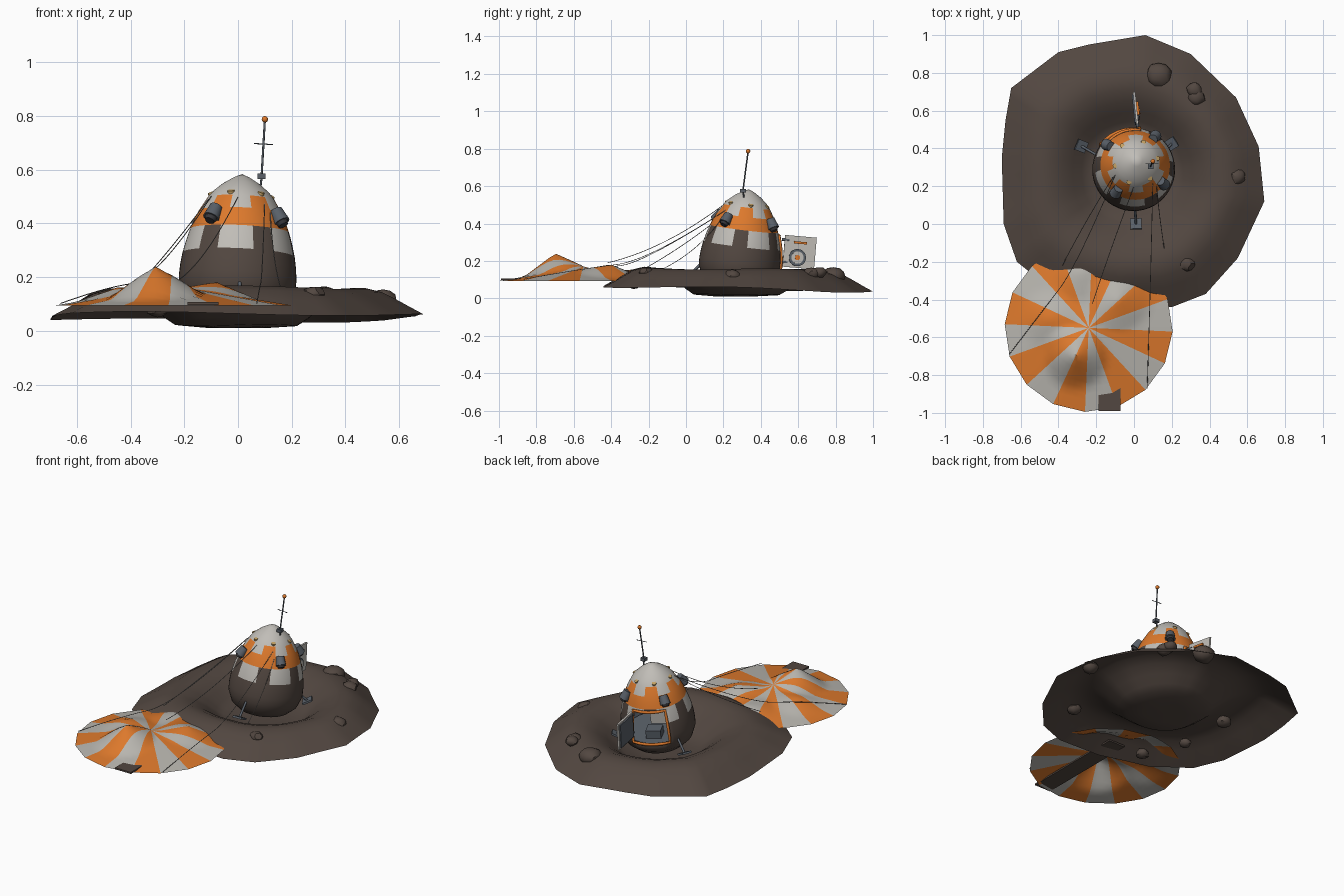
import bpy, bmesh, math, random
from mathutils import Matrix, Vector, Euler

random.seed(4)
if "Cube" in bpy.data.objects:
    bpy.data.objects.remove(bpy.data.objects["Cube"])


def material(name, r, g, b):
    m = bpy.data.materials.new(name)
    m.use_nodes = True
    m.diffuse_color = (r, g, b, 1)
    m.node_tree.nodes["Principled BSDF"].inputs["Base Color"].default_value = (r, g, b, 1)
    return m


PALE = material("pale grey", .53, .51, .475)
CANVAS = material("canvas grey", .48, .465, .43)
ORANGE = material("orange", .72, .19, .025)
BROWN = material("scorched brown", .085, .063, .052)
METAL = material("dark metal", .10, .117, .14)
SOOT = material("soot black", .04, .04, .045)
TAN = material("tan lamp", .55, .36, .13)
CORD = material("cord grey", .22, .21, .2)

# Tilted frame of the landed capsule
CAPSULE = Matrix.Translation((-.01, .265, 0)) @ Euler((math.radians(-7), math.radians(2.5), 0)).to_matrix().to_4x4()


def polar(deg, r, z=0):
    a = math.radians(deg)
    return Vector((r * math.cos(a), r * math.sin(a), z))


def finish(name, bm, mats, smooth=30):
    me = bpy.data.meshes.new(name)
    bmesh.ops.recalc_face_normals(bm, faces=bm.faces)
    bm.to_mesh(me)
    bm.free()
    for m in mats:
        me.materials.append(m)
    ob = bpy.data.objects.new(name, me)
    bpy.context.collection.objects.link(ob)
    if smooth:
        bpy.ops.object.select_all(action='DESELECT')
        ob.select_set(True)
        bpy.context.view_layer.objects.active = ob
        bpy.ops.object.shade_smooth_by_angle(angle=math.radians(smooth))
    return ob


def rings(name, rows, mats, rule=None, smooth=30):
    """Skin closed rings of points; rule(ring, column) gives a slot or None for a hole."""
    bm = bmesh.new()
    vs = [[bm.verts.new(p) for p in row] for row in rows]
    n = len(rows[0])
    for i in range(len(rows) - 1):
        for j in range(n):
            slot = rule(i, j) if rule else 0
            if slot is not None:
                k = (j + 1) % n
                bm.faces.new((vs[i][j], vs[i][k], vs[i + 1][k], vs[i + 1][j])).material_index = slot
    bmesh.ops.remove_doubles(bm, verts=bm.verts, dist=.0001)
    return finish(name, bm, mats, smooth)


def box(name, size, place, mat):
    bm = bmesh.new()
    bmesh.ops.create_cube(bm, size=1, matrix=place @ Matrix.Diagonal((*size, 1)))
    return finish(name, bm, [mat], 0)


def rod(name, a, b, r, mat, r2=None, sides=12):
    a, b = Vector(a), Vector(b)
    q = (b - a).to_track_quat('Z', 'Y').to_matrix().to_4x4()
    bm = bmesh.new()
    bmesh.ops.create_cone(bm, cap_ends=True, segments=sides, radius1=r, radius2=r if r2 is None else r2,
                          depth=(b - a).length, matrix=Matrix.Translation((a + b) / 2) @ q)
    return finish(name, bm, [mat], 40)


def tube(name, pts, r, mat, closed=False, kind='POLY'):
    cu = bpy.data.curves.new(name, 'CURVE')
    cu.dimensions = '3D'
    cu.bevel_depth, cu.bevel_resolution, cu.resolution_u = r, 1, 10
    sp = cu.splines.new(kind)
    sp.points.add(len(pts) - 1)
    for p, co in zip(sp.points, pts):
        p.co = (*co, 1)
    sp.use_cyclic_u = closed
    if kind == 'NURBS':
        sp.order_u, sp.use_endpoint_u = 3, True
    cu.materials.append(mat)
    ob = bpy.data.objects.new(name, cu)
    bpy.context.collection.objects.link(ob)
    return ob


# Crater ground: polygonal rim blended to a round bowl
CENTRE = Vector((0, .3, 0))
outline = [(.69, .12), (.66, .41), (.54, .67), (.3, .9), (.06, 1), (-.24, .95), (-.4, .91), (-.65, .72),
           (-.68, .55), (-.7, .35), (-.69, 0), (-.62, -.2), (-.42, -.36), (-.1, -.44), (.2, -.44),
           (.38, -.37), (.55, -.18)]
edge = []
for i, p in enumerate(outline):
    p, q = Vector((*p, 0)), Vector((*outline[(i + 1) % len(outline)], 0))
    edge += [p.lerp(q, k / 4) - CENTRE for k in range(4)]
slope = [(0, .01), (.17, .011), (.32, .018), (.38, .045), (.45, .085), (.53, .123), (.62, .148), (.7, .152),
         (.78, .136), (.86, .104), (.93, .074), (1, .045)]
ground_rows = []
for f, z in slope:
    row = []
    for e in edge:
        a = math.atan2(e.y, e.x)
        p = e.normalized() * f * (.72 + (e.length - .72) * f) + Vector((-.01, -.04, 0)) * (1 - f)
        wave = -.008 * f * math.sin(3 * a + 5 * f) - .015 * f * f * math.sin(a) + .006 * f
        row.append(CENTRE + p + Vector((0, 0, max(.008, z + wave))))
    ground_rows.append(row)
rings("crater_ground", ground_rows, [BROWN], smooth=40)

# Boulders sunk into the ground
boulders = [(.13, .79, .068, .118), (.33, .67, .047, .13), (.32, .71, .042, .137), (.54, .25, .048, .118),
            (.28, -.21, .042, .135), (-.45, -.07, .036, .115), (-.46, .27, .045, .112), (-.3, -.28, .04, .08)]
for x, y, r, z in boulders:
    bm = bmesh.new()
    bmesh.ops.create_icosphere(bm, subdivisions=2, radius=r)
    for v in bm.verts:
        v.co *= random.uniform(.9, 1.08)
        v.co.z *= .75
    bmesh.ops.transform(bm, matrix=Matrix.Translation((x, y, z)), verts=bm.verts)
    finish("boulder", bm, [BROWN], 35)

# Capsule shell with painted bands, tiles and a hatch opening
profile = [(.03, 0), (.035, .08), (.06, .15), (.1, .195), (.16, .218), (.2, .219), (.24, .216), (.285, .209),
           (.33, .198), (.36, .189), (.375, .184), (.41, .171), (.445, .155), (.495, .125), (.52, .105),
           (.55, .07), (.575, .03), (.588, 0)]
STEP = 7.5
HATCH = (82.5, 142.5)


def paint(i, j):
    z, a = profile[i][0], j * STEP
    if .16 <= z < .36 and HATCH[0] <= a < HATCH[1]:
        return None
    if z < .285 or (z < .375 and (a + 112.5) % 60 >= 37.5):
        return 2
    if .375 <= z < .445 or (.445 <= z < .495 and (a + 75) % 60 < 30):
        return 1
    return 0


shell = rings("capsule_shell", [[CAPSULE @ polar(j * STEP, r, z) for j in range(48)] for z, r in profile],
              [PALE, ORANGE, BROWN, METAL], paint)
wall = shell.modifiers.new("wall", 'SOLIDIFY')
wall.thickness, wall.material_offset = .01, 3

# Hatch frame, cabin floor and seat
side = [(r, z) for z, r in profile if .15 < z < .37]
across = [HATCH[0] + 10 * k for k in range(1, 6)]
path = ([(HATCH[0], r, z) for r, z in side] + [(a, *side[-1]) for a in across]
        + [(HATCH[1], r, z) for r, z in reversed(side)] + [(a, *side[0]) for a in reversed(across)])
tube("hatch_frame", [CAPSULE @ polar(a, r + .002, z) for a, r, z in path], .009, ORANGE, True)
rod("cabin_floor", CAPSULE @ Vector((0, 0, .14)), CAPSULE @ Vector((0, 0, .155)), .195, METAL, sides=32)
turn = CAPSULE @ Matrix.Rotation(math.radians(22.5), 4, 'Z')
box("seat_base", (.09, .08, .05), turn @ Matrix.Translation((0, .1, .18)), METAL)
box("seat_back", (.1, .02, .13), turn @ Matrix.Translation((-.02, .04, .27)), PALE)

# Open hatch door with porthole and handle
door = Matrix.Translation((.01, .607, .247)) @ Euler((math.radians(-5), 0, math.radians(6))).to_matrix().to_4x4()
box("hatch_door", (.012, .17, .17), door, PALE)
box("door_lining", (.009, .15, .15), door @ Matrix.Translation((-.009, 0, 0)), METAL)
box("door_handle", (.014, .07, .012), door @ Matrix.Translation((.01, 0, .05)), ORANGE)
for part, r, d, mat in (("porthole_rim", .046, .014, METAL), ("porthole_pane", .033, .017, PALE),
                        ("porthole_hub", .014, .021, ORANGE)):
    rod(part, door @ Vector((0, -.01, -.03)), door @ Vector((d, -.01, -.03)), r, mat, sides=20)
for z in (-.06, .06):
    rod("door_hinge", door @ Vector((0, -.1, z)), door @ Vector((0, -.06, z)), .008, METAL)

# Thrusters around the orange band
for a in (55, 145, 235, 325):
    p, out = polar(a, .16, .445), polar(a, .03, -.045)
    rod("thruster", CAPSULE @ p, CAPSULE @ (p + out), .025, METAL, .031)
    rod("thruster_nozzle", CAPSULE @ (p + out), CAPSULE @ (p + out * 1.25), .024, SOOT, .018)

# Lamps around the nose
for k in range(6):
    a = 10 + 60 * k
    rod("nose_lamp", CAPSULE @ polar(a, .108, .498), CAPSULE @ polar(a, .115, .513), .013, TAN)

# Landing legs with pads
for a, reach in ((-88, .30), (32, .235), (158, .30)):
    foot = CENTRE + polar(a, reach, .105)
    rod("leg_strut", CAPSULE @ polar(a, .2, .17), foot, .007, METAL)
    tilt = Matrix.Rotation(math.radians(a), 4, 'Z') @ Matrix.Rotation(math.radians(-25), 4, 'Y')
    box("leg_pad", (.06, .06, .012), Matrix.Translation(foot) @ tilt, METAL)

# Antenna
box("antenna_base", (.03, .03, .02), Matrix.Translation((.088, .305, .575)), METAL)
rod("antenna_bracket", (.08, .315, .51), (.088, .305, .57), .004, METAL)
rod("antenna_mast", (.088, .305, .58), (.1, .332, .785), .004, METAL)
rod("antenna_crossbar", (.06, .319, .697), (.13, .319, .693), .002, METAL)
bm = bmesh.new()
bmesh.ops.create_uvsphere(bm, u_segments=14, v_segments=8, radius=.012, matrix=Matrix.Translation((.1, .332, .787)))
finish("antenna_tip", bm, [ORANGE], 60)

# Collapsed striped parachute with peaked folds
CHUTE = Vector((-.24, -.55, 0))
folds = [(-.31, -.7, .1, .17), (-.08, -.4, .05, .17), (-.45, -.5, .03, .15), (-.28, -.25, .04, .16)]
canopy = []
for i in range(15):
    f = i / 14
    row = []
    for j in range(64):
        along = (j % 4) / 4 - .5
        r = .445 * f * math.cos(math.pi / 16) / math.cos(math.pi / 8 * along)
        p = CHUTE + polar(200 + 5.625 * j, r, .094 + .074 * (1 - f))
        for x, y, h, s in folds:
            p.z += h * max(0, 1 - math.hypot(p.x - x, p.y - y) / s)
        row.append(p)
    canopy.append(row)
rings("parachute_canopy", canopy, [ORANGE, CANVAS], lambda i, j: (j // 4) % 2)
box("rock_ledge", (.115, .68, .01), Matrix.Translation((-.13, -.65, .102)), BROWN)

# Suspension cords from the nose to the canopy and ground
cords = [[(-.1, .26, .5), (-.3, -.22, .19), (-.5, -.48, .16), (-.66, -.69, .102)],
         [(0, .2, .5), (-.12, -.12, .26), (-.22, -.42, .19)],
         [(.1, .24, .49), (.09, -.2, .2), (.08, -.55, .16), (.07, -.87, .102)],
         [(-.11, .25, .49), (-.25, .03, .3), (-.38, -.22, .16)],
         [(.12, .2, .44), (.13, .07, .25), (.16, -.13, .155)]]
for pts in cords:
    tube("suspension_cord", pts, .0018, CORD, kind='NURBS')
